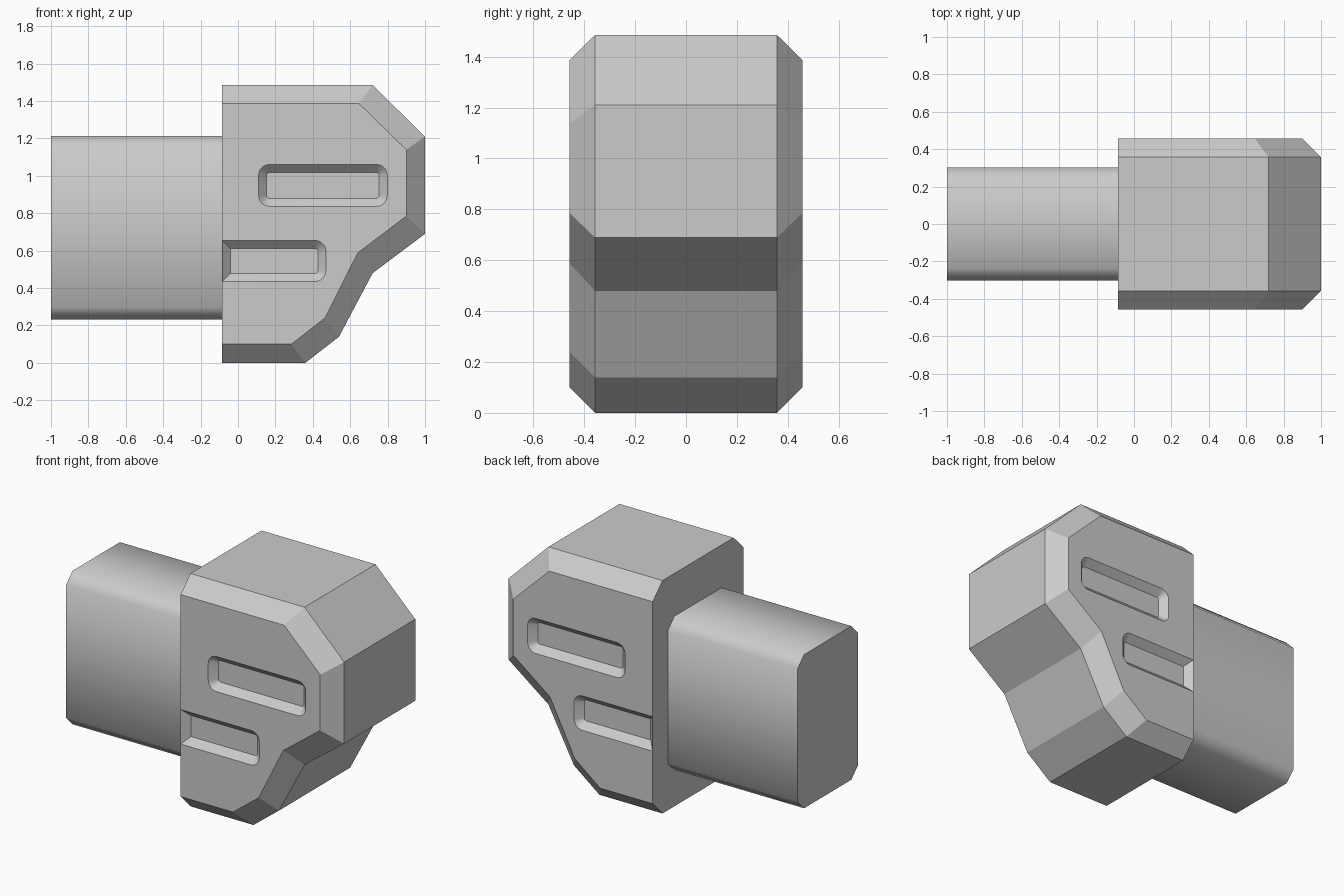
import bpy, bmesh
from math import sin, cos, pi, radians

if "Cube" in bpy.data.objects:
    bpy.data.objects.remove(bpy.data.objects["Cube"], do_unlink=True)

grey = bpy.data.materials.new("light_grey")
grey.use_nodes = True
grey.diffuse_color = (0.6, 0.6, 0.6, 1)
grey.node_tree.nodes["Principled BSDF"].inputs["Base Color"].default_value = (0.6, 0.6, 0.6, 1)


def loft(name, rings):
    """Closed solid through equal-length rings of 3D points."""
    bm = bmesh.new()
    loops = [[bm.verts.new(p) for p in ring] for ring in rings]
    n = len(loops[0])
    for a, b in zip(loops, loops[1:]):
        for i in range(n):
            j = (i + 1) % n
            bm.faces.new((a[i], a[j], b[j], b[i]))
    bm.faces.new(loops[0])
    bm.faces.new(loops[-1])
    bmesh.ops.recalc_face_normals(bm, faces=bm.faces)
    mesh = bpy.data.meshes.new(name)
    bm.to_mesh(mesh)
    bm.free()
    mesh.materials.append(grey)
    obj = bpy.data.objects.new(name, mesh)
    bpy.context.collection.objects.link(obj)
    return obj


def activate(obj):
    bpy.ops.object.select_all(action='DESELECT')
    obj.select_set(True)
    bpy.context.view_layer.objects.active = obj


def slot_ring(x0, x1, z0, z1, grow, y, square_end, r=0.015, seg=5):
    """Rounded rectangle grown outwards; square_end keeps the -x corners sharp."""
    pts = []
    corners = [(x1, z1, 1, 1), (x0, z1, -1, 1), (x0, z0, -1, -1), (x1, z0, 1, -1)]
    for k, (x, z, sx, sz) in enumerate(corners):
        if square_end and sx < 0:
            pts.append((x + sx * grow, y, z + sz * grow))
            continue
        for i in range(seg + 1):
            a = (k + i / seg) * pi / 2
            pts.append((x - sx * r + (r + grow) * cos(a), y,
                        z - sz * r + (r + grow) * sin(a)))
    return pts


# Head: outline with chamfered front and back rims
BACK = -0.085
outer = [(BACK, 0), (0.36, 0), (0.54, 0.14), (0.72, 0.48),
         (1, 0.69), (1, 1.21), (0.72, 1.485), (BACK, 1.485)]
inner = [(BACK, 0.1), (0.285, 0.1), (0.465, 0.24), (0.64, 0.588),
         (0.9, 0.785), (0.9, 1.14), (0.645, 1.388), (BACK, 1.388)]
levels = [(inner, -0.457), (outer, -0.358), (outer, 0.358), (inner, 0.457)]
head = loft("head", [[(x, y, z) for x, z in prof] for prof, y in levels])

# Sloped slots cut into both sides of the head
DEPTH = 0.043
slots = [(0.153, 0.755, 0.88, 1.018, False), (-0.041, 0.427, 0.478, 0.612, True)]
for side in (-1, 1):
    for x0, x1, z0, z1, square in slots:
        cutter = loft("slot_cutter", [
            slot_ring(x0, x1, z0, z1, g, side * (0.457 - DEPTH + g), square)
            for g in (0, 2 * DEPTH)])
        cutter.hide_render = True
        mod = head.modifiers.new("slot", 'BOOLEAN')
        mod.operation = 'DIFFERENCE'
        mod.solver = 'EXACT'
        mod.object = cutter
        activate(head)
        bpy.ops.object.modifier_apply(modifier=mod.name)
        bpy.data.objects.remove(cutter, do_unlink=True)
activate(head)
bpy.ops.object.shade_smooth_by_angle(angle=radians(14))

# Shaft: box with bevelled long edges
W, Z0, Z1, C = 0.303, 0.232, 1.212, 0.065
section = [(-W + C, Z0), (W - C, Z0), (W, Z0 + C), (W, Z1 - C),
           (W - C, Z1), (-W + C, Z1), (-W, Z1 - C), (-W, Z0 + C)]
shaft = loft("shaft", [[(x, y, z) for y, z in section] for x in (-1, BACK)])
activate(shaft)
bpy.ops.object.shade_smooth_by_angle(angle=radians(60))
